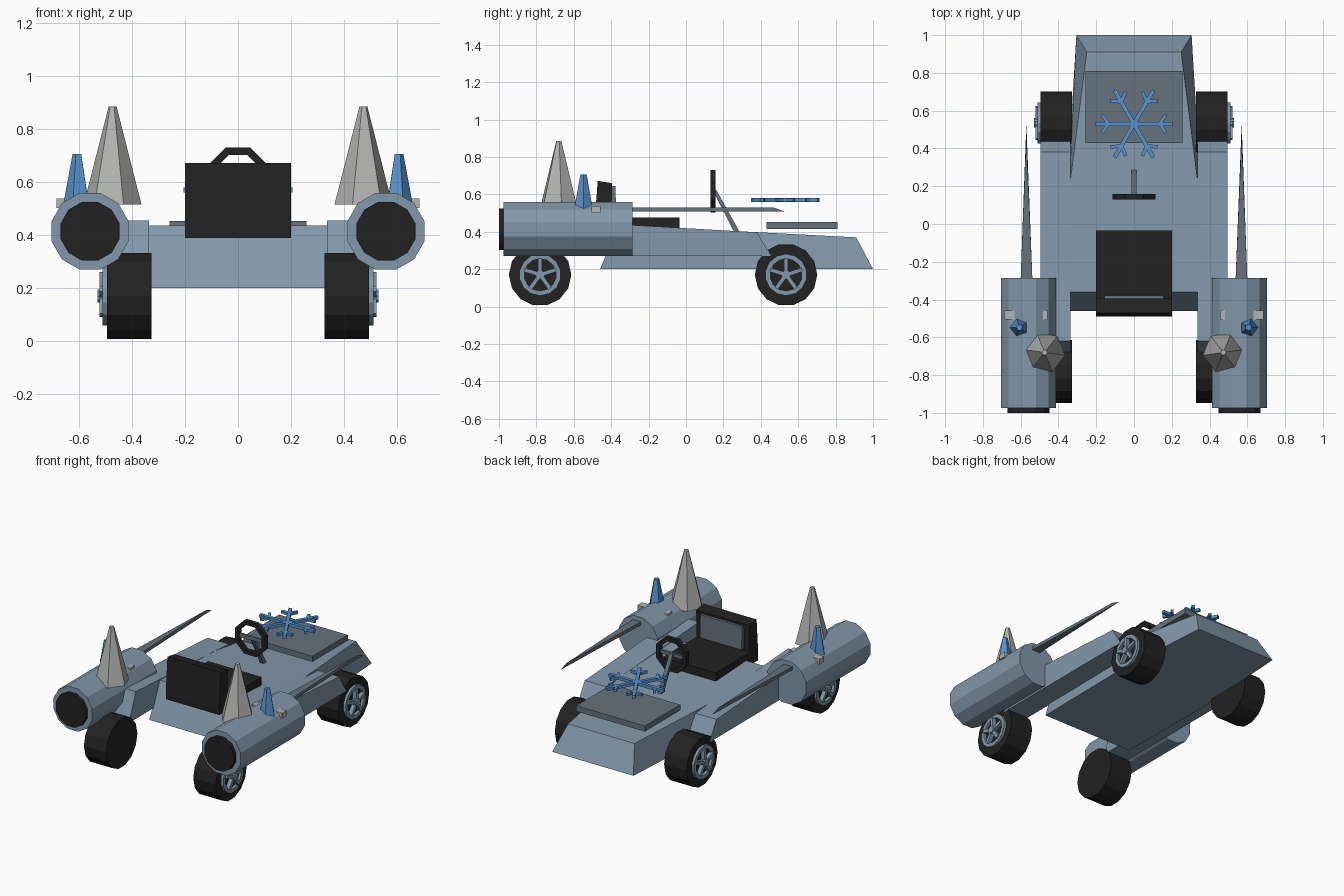
import bpy, bmesh, math
from mathutils import Matrix, Vector

if "Cube" in bpy.data.objects:
    bpy.data.objects.remove(bpy.data.objects["Cube"])

def mat(name, r, g, b):
    m = bpy.data.materials.new(name)
    m.diffuse_color = (r, g, b, 1)
    m.use_nodes = True
    m.node_tree.nodes["Principled BSDF"].inputs["Base Color"].default_value = m.diffuse_color
    return m

STEEL = mat("steel blue", .225, .315, .405)
SLATE = mat("dark slate", .13, .17, .205)
BLACK = mat("black rubber", .016, .016, .016)
GREY = mat("pale grey", .45, .46, .44)
BLUE = mat("ice blue", .10, .29, .62)

def finish(name, bm, m):
    bmesh.ops.recalc_face_normals(bm, faces=bm.faces)
    me = bpy.data.meshes.new(name)
    bm.to_mesh(me)
    bm.free()
    me.materials.append(m)
    ob = bpy.data.objects.new(name, me)
    bpy.context.collection.objects.link(ob)
    return ob

def add_loft(bm, rings):
    """Join equal-length point rings into a capped solid."""
    vs = [[bm.verts.new(p) for p in r] for r in rings]
    n = len(vs[0])
    for a, b in zip(vs, vs[1:]):
        for i in range(n):
            bm.faces.new((a[i], a[(i + 1) % n], b[(i + 1) % n], b[i]))
    bm.faces.new(vs[0])
    bm.faces.new(vs[-1])

def loft(name, rings, m):
    bm = bmesh.new()
    add_loft(bm, rings)
    return finish(name, bm, m)

def add_box(bm, lo, hi, matrix=Matrix()):
    c = [(a + b) / 2 for a, b in zip(lo, hi)]
    d = [abs(b - a) for a, b in zip(lo, hi)]
    bmesh.ops.create_cube(bm, size=1, matrix=matrix @ Matrix.Translation(c) @ Matrix.Diagonal((*d, 1)))

def box(name, lo, hi, m, matrix=Matrix()):
    bm = bmesh.new()
    add_box(bm, lo, hi, matrix)
    return finish(name, bm, m)

def ring(n, r, axis, c, start=0.0):
    """Regular polygon of points around an axis."""
    pts = []
    for i in range(n):
        a = start + 2 * math.pi * i / n
        u, v = r * math.cos(a), r * math.sin(a)
        d = {'x': (0, u, v), 'y': (u, 0, v), 'z': (u, v, 0)}[axis]
        pts.append(tuple(p + q for p, q in zip(c, d)))
    return pts

def add_torus(bm, n, outer, inner, axis, c, half, start):
    """Flat-sided ring with a rectangular section."""
    k = 'xyz'.index(axis)
    loops = []
    for r, h in ((outer, -half), (outer, half), (inner, half), (inner, -half)):
        cc = list(c)
        cc[k] += h
        loops.append([bm.verts.new(p) for p in ring(n, r, axis, cc, start)])
    for j in range(4):
        a, b = loops[j], loops[(j + 1) % 4]
        for i in range(n):
            bm.faces.new((a[i], a[(i + 1) % n], b[(i + 1) % n], b[i]))

# Wedge-shaped body
def section(y_bot, w_bot, z_bot, y_top, w_top, z_top):
    return [(-w_bot, y_bot, z_bot), (w_bot, y_bot, z_bot), (w_top, y_top, z_top), (-w_top, y_top, z_top)]

loft("body", [section(-.46, .345, .2, -.36, .34, .435),
              section(.22, .352, .2, .18, .343, .408),
              section(1.0, .305, .2, .91, .25, .37)], STEEL)

for s, side in ((-1, "left"), (1, "right")):
    # Side pod
    prof = [(-.69, .27), (-.62, .455), (.38, .397), (.455, .27)]
    loft(side + "_side_pod", [[(s * x, y, z) for y, z in prof] for x in (.335, .495)], STEEL)

    # Rear thruster with black nozzle
    def cyl(name, r, y0, y1, m):
        loft(side + name, [ring(12, r, 'y', (s * .558, y, .414), math.pi / 12) for y in (y0, y1)], m)
    cyl("_thruster", .15, -.975, -.285, STEEL)
    cyl("_nozzle", .115, -1.0, -.97, BLACK)

    # Forward-pointing blade
    loft(side + "_blade", [[(s * x, -.29, z), (s * t, y, z), (s * u, -.29, z)]
         for x, t, u, y, z in ((.538, .57, .6, .53, .507), (.538, .57, .6, .47, .529))], SLATE)

    # Ice spikes and cross bar on the thruster
    a = math.radians(-8) if s < 0 else math.radians(8)
    loft(side + "_large_spike", [ring(6, r, 'z', (s * .473, -.68, z), a + (0 if s < 0 else math.pi))
         for r, z in ((.11, .515), (.015, .885))], GREY)
    loft(side + "_small_spike", [ring(5, r, 'z', (s * .606, -.548, z), math.pi / 2 - s * .3)
         for r, z in ((.056, .5), (.018, .705))], BLUE)
    box(side + "_cross_bar", (s * .457, -.505, .502), (s * .685, -.457, .538), GREY)

    # Wheels
    for y, pos in ((.535, "front"), (-.78, "rear")):
        loft(f"{side}_{pos}_tyre", [ring(14, .167, 'x', (s * x, y, .17), math.pi / 14 + math.pi / 2)
                                    for x in (.327, .495)], BLACK)
        bm = bmesh.new()
        add_torus(bm, 14, .112, .086, 'x', (s * .499, y, .17), .013, math.pi / 2)
        for i in range(5):
            rot = Matrix.Translation((0, y, .17)) @ Matrix.Rotation(math.radians(72 * i), 4, 'X')
            add_box(bm, (s * .49, -.011, 0), (s * .522, .011, .09), rot)
        add_loft(bm, [ring(10, .025, 'x', (s * x, y, .17)) for x in (.49, .53)])
        finish(f"{side}_{pos}_rim", bm, STEEL)

# Seat
box("seat_base", (-.2, -.485, .388), (.2, -.035, .475), BLACK)
loft("seat_back", [[(x, -.49, .43), (x, -.40, .43), (x, -.395, .66), (x, -.472, .672)]
                   for x in (-.2, .2)], BLACK)
loft("seat_panel", [[(x, -.41, .49), (x, -.372, .49), (x, -.378, .645), (x, -.41, .645)]
                    for x in (-.157, .157)], SLATE)

# Steering wheel and column
bm = bmesh.new()
add_torus(bm, 8, .122, .092, 'y', (0, .145, .617), .014, math.pi / 8)
finish("steering_wheel", bm, BLACK)
box("steering_crossbar", (-.1, .138, .605), (.1, .152, .629), SLATE)
loft("steering_column", [[(x, .14, .627), (x, .16, .627), (x, .292, .39), (x, .262, .39)]
                         for x in (-.013, .013)], SLATE)

# Floating bonnet plate
box("bonnet_plate", (-.258, .43, .415), (.258, .81, .453), SLATE)

# Snowflake ornament
bm = bmesh.new()
for i in range(6):
    arm = Matrix.Translation((0, .53, .57)) @ Matrix.Rotation(math.radians(60 * i), 4, 'Z')
    add_box(bm, (0, -.011, -.01), (.205, .011, .01), arm)
    for t in (-1, 1):
        twig = arm @ Matrix.Translation((.135, 0, 0)) @ Matrix.Rotation(t * math.radians(55), 4, 'Z')
        add_box(bm, (0, -.009, -.009), (.058, .009, .009), twig)
finish("snowflake", bm, BLUE)
